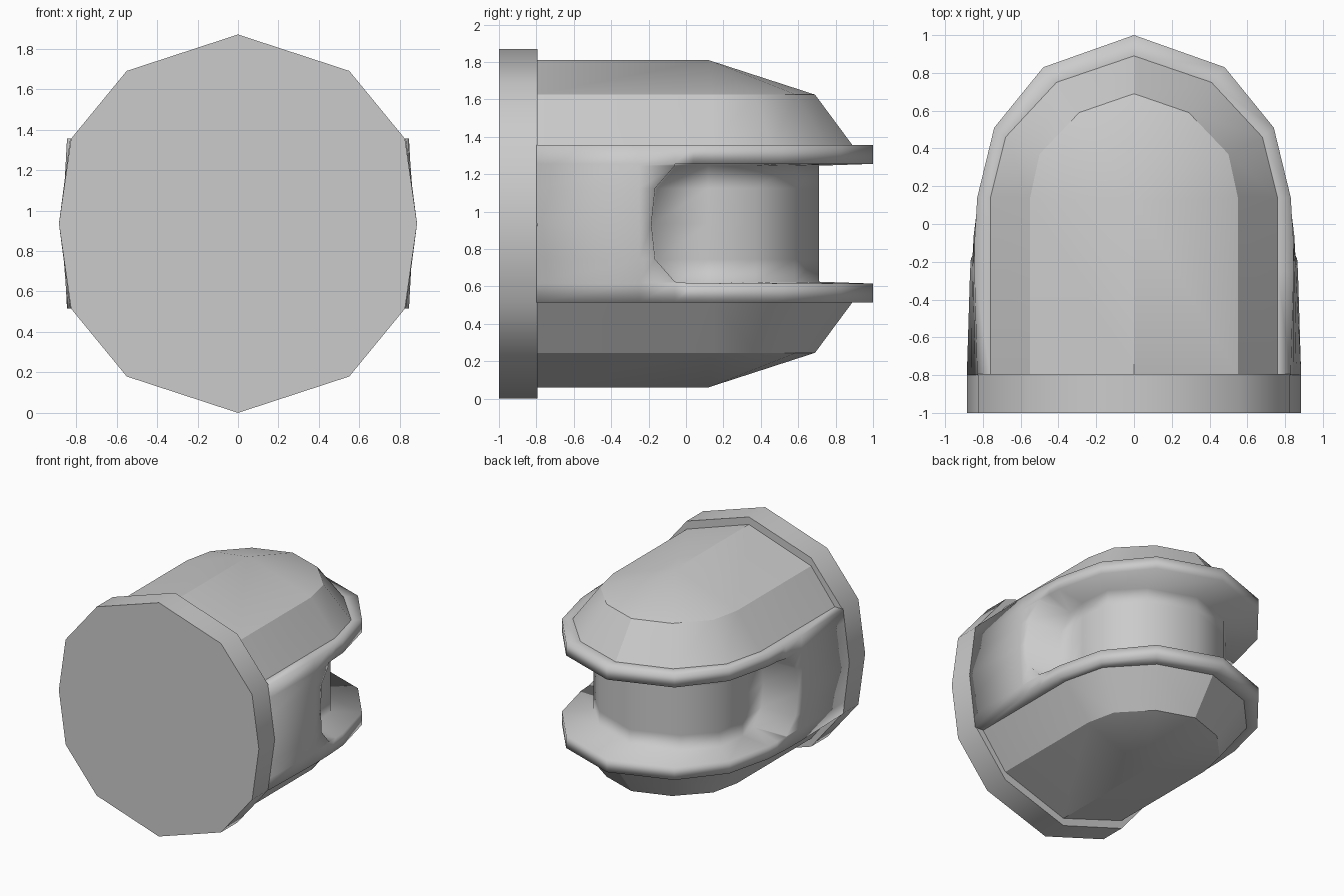
import bpy, bmesh, math

cube = bpy.data.objects.get("Cube")
if cube:
    bpy.data.objects.remove(cube, do_unlink=True)

MID = 0.935  # height of the symmetry plane
GREY = (0.6, 0.6, 0.6, 1)
mat = bpy.data.materials.new("light_grey")
mat.use_nodes = True
mat.diffuse_color = GREY
mat.node_tree.nodes["Principled BSDF"].inputs["Base Color"].default_value = GREY


def full(half):
    """Mirror a half outline (x >= 0, ending on the x = 0 tip) across x."""
    return half + [(-x, y) for x, y in reversed(half[:-1])]


def loft(name, rings, angle):
    """Skin a stack of equal-length rings, closing both ends."""
    bm = bmesh.new()
    loops = [[bm.verts.new(p) for p in ring] for ring in rings]
    for a, b in zip(loops, loops[1:]):
        for i in range(len(a)):
            j = (i + 1) % len(a)
            bm.faces.new((a[i], a[j], b[j], b[i]))
    bm.faces.new(loops[0])
    bm.faces.new(loops[-1])
    bmesh.ops.remove_doubles(bm, verts=bm.verts, dist=0.0005)
    bmesh.ops.recalc_face_normals(bm, faces=bm.faces)
    mesh = bpy.data.meshes.new(name)
    bm.to_mesh(mesh)
    bm.free()
    mesh.materials.append(mat)
    obj = bpy.data.objects.new(name, mesh)
    bpy.context.collection.objects.link(obj)
    bpy.ops.object.select_all(action='DESELECT')
    obj.select_set(True)
    bpy.context.view_layer.objects.active = obj
    bpy.ops.object.shade_smooth_by_angle(angle=math.radians(angle))
    return obj


# Twelve-sided front plate
quarter = [(0.885, 0), (0.825, 0.42), (0.55, 0.755), (0, 0.935)]
upper = full(quarter)
rim = upper + [(x, -z) for x, z in reversed(upper[1:-1])]
loft("front_plate", [[(x, y, MID + z) for x, z in rim] for y in (-1, -0.795)], 60)

# Forked body: outlines stacked in height, wide at the prongs, waisted at the hub
hub = [(0.585, 0.12), (0.56, 0.37), (0.36, 0.58), (0, 0.71)]
tip = [(0.83, 0.14), (0.74, 0.51), (0.48, 0.83), (0, 1.0)]
dome_base = [(0.76, -0.8), (0.76, 0.14), (0.68, 0.46), (0.41, 0.75), (0, 0.89)]


def body_ring(h):
    side = 0.885 - 0.055 * abs(h) / 0.42
    start = [(side, -0.8), (0.868 - 0.023 * abs(h) / 0.42, -0.25)]
    if abs(h) > 0.315:
        half = start + [(0.843, -0.06), (0.836, 0.04)] + tip
    else:
        wall = {0.31: -0.06, 0.19: -0.165, 0: -0.185}[abs(h)]
        half = start + [(0.864 - 0.05 * abs(h), wall), (0.56, wall + 0.01)] + hub
    return [(x, y, MID + h) for x, y in full(half)]


def cap_ring(h):
    (x0, y0), rest = dome_base[0], dome_base[1:]
    half = [(x0, y) for y in (y0, -0.25, -0.06, 0.04)] + rest
    return [(x, y, MID + h) for x, y in full(half)]


levels = (-0.42, -0.32, -0.31, -0.19, 0, 0.19, 0.31, 0.32, 0.42)
loft("forked_body", [cap_ring(-0.42)] + [body_ring(h) for h in levels] + [cap_ring(0.42)], 100)

# Faceted domes on the outside of both prongs
shoulder = [(0.55, -0.8), (0.55, 0.14), (0.5, 0.37), (0.29, 0.59), (0, 0.69)]
ridge = [(0, -0.8)] + [(0, 0.12)] * 4
for name, sign in (("upper_dome", 1), ("lower_dome", -1)):
    layers = ((dome_base, 0.42), (shoulder, 0.69))
    rings = [[(x, y, MID + sign * h) for x, y in full(half)] for half, h in layers]
    dome = loft(name, rings, 30)
    # Raise the flat top into a ridged roof
    bm = bmesh.new()
    bm.from_mesh(dome.data)
    top = max(bm.faces, key=lambda f: sign * f.calc_center_median().z)
    edge = list(top.verts)
    bm.faces.remove(top)
    front = bm.verts.new((0, -0.8, MID + sign * 0.875))
    back = bm.verts.new((0, 0.12, MID + sign * 0.875))
    for a, b in zip(edge, edge[1:] + edge[:1]):
        if a.co.y < -0.7 and b.co.y < -0.7:
            bm.faces.new((a, b, front))
        elif a.co.y < -0.7:
            bm.faces.new((a, b, back, front))
        elif b.co.y < -0.7:
            bm.faces.new((a, b, front, back))
        else:
            bm.faces.new((a, b, back))
    bmesh.ops.recalc_face_normals(bm, faces=bm.faces)
    for f in bm.faces:
        f.smooth = True
    bm.to_mesh(dome.data)
    bm.free()
    bpy.ops.object.shade_smooth_by_angle(angle=math.radians(30))
